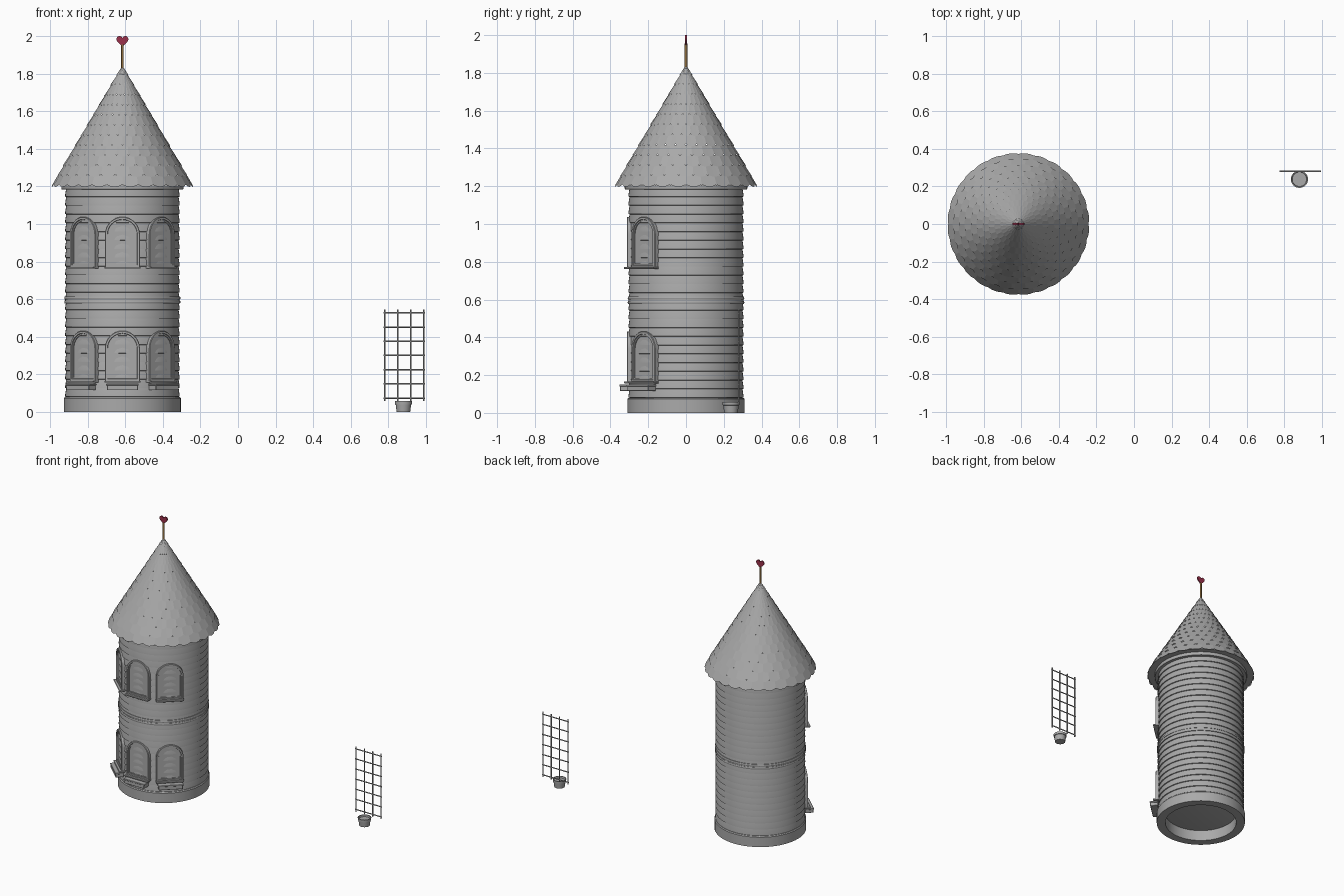
import bpy, bmesh
from math import sin, cos, pi, radians
from mathutils import Matrix, Vector

cube = bpy.data.objects.get("Cube")
if cube:
    bpy.data.objects.remove(cube)

CX = -0.615          # tower axis
APEX, EAVE, ROOF_R = 1.84, 1.197, 0.38


def material(name, rgb):
    m = bpy.data.materials.new(name)
    m.use_nodes = True
    m.diffuse_color = (*rgb, 1)
    m.node_tree.nodes["Principled BSDF"].inputs["Base Color"].default_value = (*rgb, 1)
    return m


GREY = material("plain grey", (0.4, 0.4, 0.4))
RED = material("heart red", (0.33, 0.03, 0.07))
WOOD = material("golden wood", (0.28, 0.16, 0.05))


def finish(bm, name, mat=GREY, matrix=None, smooth=False, normals=True):
    """Turn a bmesh into a named object."""
    if matrix:
        bm.transform(matrix)
    if normals:
        bmesh.ops.recalc_face_normals(bm, faces=bm.faces)
    mesh = bpy.data.meshes.new(name)
    bm.to_mesh(mesh)
    bm.free()
    mesh.materials.append(mat)
    ob = bpy.data.objects.new(name, mesh)
    bpy.context.scene.collection.objects.link(ob)
    if smooth:
        bpy.ops.object.select_all(action='DESELECT')
        ob.select_set(True)
        bpy.context.view_layer.objects.active = ob
        bpy.ops.object.shade_smooth_by_angle(angle=radians(25))
    return ob


def bridge(bm, a, b, closed=True):
    for i in range(len(a) if closed else len(a) - 1):
        j = (i + 1) % len(a)
        bm.faces.new((a[i], a[j], b[j], b[i]))


def lathe(name, profile, x=CX, y=0, n=64, mat=GREY, caps=True):
    """Revolve (radius, z) points about a vertical axis."""
    bm = bmesh.new()
    rings = [[bm.verts.new((x + r * cos(2 * pi * k / n), y + r * sin(2 * pi * k / n), z))
              for k in range(n)] for r, z in profile]
    for a, b in zip(rings, rings[1:]):
        bridge(bm, a, b)
    if caps:
        bm.faces.new(rings[0])
        bm.faces.new(rings[-1])
    return finish(bm, name, mat, smooth=True)


def box(name, x, y, z, matrix):
    """Box from (low, high) ranges, slightly bevelled."""
    bm = bmesh.new()
    bmesh.ops.create_cube(bm, size=1)
    for v in bm.verts:
        v.co = [lo + (c + 0.5) * (hi - lo) for c, (lo, hi) in zip(v.co, (x, y, z))]
    bmesh.ops.bevel(bm, geom=bm.edges[:], offset=0.002, segments=1, affect='EDGES')
    return finish(bm, name, matrix=matrix)


def rod(bm, a, b, r, n=8):
    a, b = Vector(a), Vector(b)
    rot = (b - a).to_track_quat('Z', 'Y').to_matrix().to_4x4()
    bmesh.ops.create_cone(bm, cap_ends=True, segments=n, radius1=r, radius2=r,
                          depth=(b - a).length, matrix=Matrix.Translation((a + b) / 2) @ rot)


# Hollow base with a raised floor
lathe("tower_base", [(0.25, 0.1), (0.25, 0), (0.311, 0), (0.311, 0.073), (0.306, 0.08), (0.29, 0.08)])

# Lapped siding boards, each flaring out at its lower edge
BOARDS = 24
step = (1.19 - 0.08) / BOARDS
siding = []
for i in range(BOARDS):
    z = 0.08 + i * step
    siding += [(0.299, z), (0.305, z + 0.002), (0.304, z + step / 3), (0.299, z + step)]
lathe("wall_siding", siding)

# Trim rings between storeys and below the roof
for z in (0.585, 0.607):
    lathe("storey_band", [(0.29, z - 0.008), (0.307, z - 0.008), (0.309, z),
                          (0.307, z + 0.008), (0.29, z + 0.008)], caps=False)
lathe("cornice", [(0.29, 1.183), (0.322, 1.183), (0.325, 1.188), (0.325, 1.206), (0.29, 1.206)])
lathe("roof_soffit", [(0.29, 1.206), (0.372, 1.206)], caps=False)


# Roof of overlapping rows of rounded shingles
def roof_radius(z):
    return ROOF_R * (APEX - z) / (APEX - EAVE)


ROWS, SHINGLES, SUB = 12, 28, 4
bm = bmesh.new()
row_h = (APEX - EAVE) / ROWS
for row in range(ROWS):
    z0 = EAVE + row * row_h
    z1 = min(z0 + row_h * 1.15, APEX)
    for s in range(SHINGLES):
        ends = [2 * pi * (s + e + (row % 2) / 2) / SHINGLES for e in (0, 1)]
        a, b = [Vector((cos(t), sin(t), 0)) for t in ends]
        low, high = [], []
        for k in range(SUB + 1):
            d = a.lerp(b, k / SUB)
            z = z0 + 0.012 * (2 * k / SUB - 1) ** 2
            lift = 0.004 if row else 0
            low.append(bm.verts.new(d * (roof_radius(z) + lift) + Vector((CX, 0, z))))
            high.append(bm.verts.new(d * max(roof_radius(z1), 0.001) + Vector((CX, 0, z1))))
        bridge(bm, low, high, closed=False)
finish(bm, "roof_shingles", normals=False)

# Finial pole and heart
bm = bmesh.new()
rod(bm, (CX, 0, 1.8), (CX, 0, 1.955), 0.007, 12)
finish(bm, "finial_pole", WOOD)

bm = bmesh.new()
outline = []
for k in range(40):
    t = 2 * pi * k / 40
    hx = 16 * sin(t) ** 3
    hz = 13 * cos(t) - 5 * cos(2 * t) - 2 * cos(3 * t) - cos(4 * t)
    outline.append((CX + hx * 0.002, 1.975 + hz * 0.0021))
front, back = [[bm.verts.new((x, y, z)) for x, z in outline] for y in (-0.004, 0.004)]
bridge(bm, front, back)
bm.faces.new(front)
bm.faces.new(back)
finish(bm, "finial_heart", RED)


# Arched windows
def arch(bm, inset, y, z):
    """Closed arch outline standing on height z."""
    half, spring = 0.093, z + 0.177
    r = half - inset
    pts = [(-r, z + inset), (r, z + inset)]
    pts += [(r * cos(pi * k / 16), spring + r * sin(pi * k / 16)) for k in range(17)]
    return [bm.verts.new((px, y, pz)) for px, pz in pts]


def window(z, angle, planter):
    place = Matrix.Translation((CX, 0, 0)) @ Matrix.Rotation(angle, 4, 'Z')
    bm = bmesh.new()
    steps = [(0, -0.28), (0, -0.309), (0.003, -0.312), (0.013, -0.312),
             (0.015, -0.307), (0.022, -0.307), (0.022, -0.28)]
    loops = [arch(bm, i, y, z) for i, y in steps]
    for a, b in zip(loops, loops[1:]):
        bridge(bm, a, b)
    finish(bm, "window_frame", matrix=place, smooth=True)
    bm = bmesh.new()
    bm.faces.new(arch(bm, 0.02, -0.3015, z))
    finish(bm, "window_glass", matrix=place)
    box("window_sill", (-0.095, 0.095), (-0.328, -0.285), (z - 0.006, z + 0.004), place)
    if planter:
        box("flower_box", (-0.082, 0.082), (-0.35, -0.295), (z - 0.046, z - 0.012), place)
        box("flower_box_rim", (-0.087, 0.087), (-0.353, -0.295), (z - 0.021, z - 0.011), place)


for z, planter in ((0.162, True), (0.768, False)):
    for angle in (-43, 0, 43):
        window(z, radians(angle), planter)

# Garden trellis
bm = bmesh.new()
for k in range(4):
    x = 0.781 + k * 0.069
    rod(bm, (x, 0.28, 0.058), (x, 0.28, 0.545), 0.004)
for k in range(7):
    z = 0.074 + k * 0.0755
    rod(bm, (0.774, 0.28, z), (0.994, 0.28, z), 0.004)
finish(bm, "trellis", smooth=True)

# Flower pot, open at the top
lathe("flower_pot", [(0.036, 0), (0.041, 0.04), (0.045, 0.041), (0.046, 0.058),
                     (0.04, 0.058), (0.038, 0.045)], x=0.88, y=0.238, n=32)
